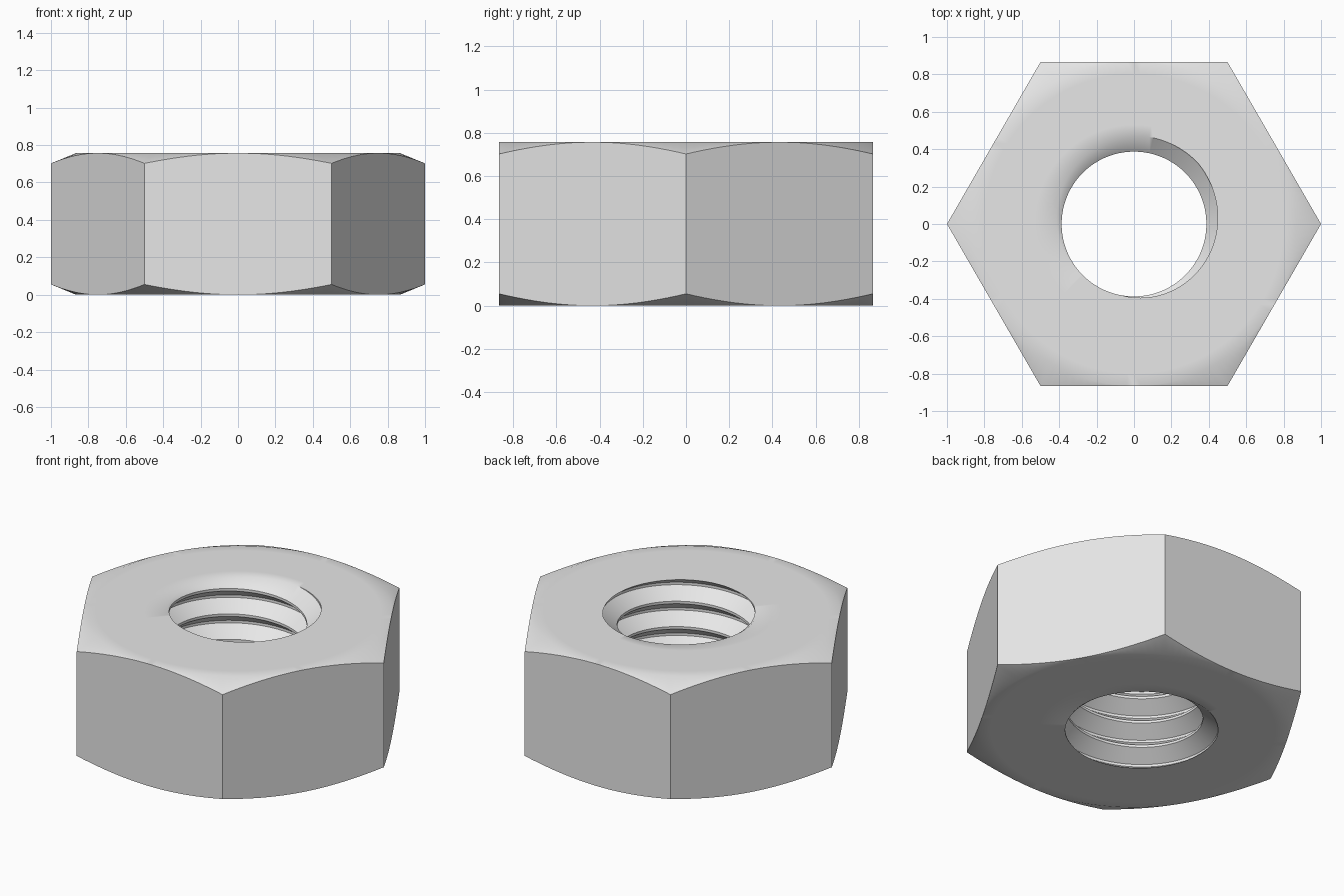
import bpy, bmesh
from math import pi, cos, sin, radians

cube = bpy.data.objects.get("Cube")
if cube:
    bpy.data.objects.remove(cube, do_unlink=True)

HEIGHT, FLAT = 0.757, 0.866          # nut height, centre to flat
MINOR, MAJOR, PITCH = 0.387, 0.472, 0.1575
CHAMFER_SLOPE = 0.41
SEGMENTS = 144                       # multiple of six, so corners are exact
CREST_ANGLE = radians(-118)          # where a thread crest meets the top


def crest_height(angle):
    return HEIGHT + PITCH * (angle - CREST_ANGLE) / (2 * pi)


def bore_radius(angle, z):
    turns = (z - crest_height(angle)) / PITCH
    distance = abs((turns + 0.5) % 1 - 0.5)
    return MINOR + (MAJOR - MINOR) * min(max((distance - 0.05) / 0.4, 0), 1)


def section(angle):
    """Closed (radius, z) outline of the nut wall at one angle."""
    points = []
    # Thread corners, clipped to the two end faces
    for turn in range(-8, 3):
        for offset in (-0.45, -0.05, 0.05, 0.45):
            z = crest_height(angle) + (turn + offset) * PITCH
            z = min(max(z, 0), HEIGHT)
            points.append((bore_radius(angle, z), z))
    # End faces, corner chamfers and hexagon side
    corner = FLAT / cos(angle % (pi / 3) - pi / 6)
    drop = CHAMFER_SLOPE * (corner - FLAT)
    top = [(0.53, 0), (0.8, 0), (FLAT, 0), (corner, drop)]
    points += [(r, HEIGHT - d) for r, d in top]
    points += [(r, d) for r, d in reversed(top)]
    return points


# Sweep the section around the axis
bm = bmesh.new()
columns = []
for i in range(SEGMENTS + 1):
    a = 2 * pi * i / SEGMENTS
    columns.append([bm.verts.new((r * cos(a), r * sin(a), z)) for r, z in section(a)])
for left, right in zip(columns, columns[1:]):
    for j in range(len(left)):
        k = (j + 1) % len(left)
        bm.faces.new((left[j], right[j], right[k], left[k]))
bmesh.ops.remove_doubles(bm, verts=bm.verts, dist=0.0001)
bmesh.ops.recalc_face_normals(bm, faces=bm.faces)

mesh = bpy.data.meshes.new("hex_nut")
bm.to_mesh(mesh)
bm.free()
nut = bpy.data.objects.new("hex_nut", mesh)
bpy.context.collection.objects.link(nut)

# Plain grey metal
grey = bpy.data.materials.new("light_grey")
grey.use_nodes = True
grey.diffuse_color = (0.8, 0.8, 0.8, 1)
grey.node_tree.nodes["Principled BSDF"].inputs["Base Color"].default_value = (0.8, 0.8, 0.8, 1)
mesh.materials.append(grey)

bpy.ops.object.select_all(action="DESELECT")
nut.select_set(True)
bpy.context.view_layer.objects.active = nut
bpy.ops.object.shade_smooth_by_angle(angle=radians(40))
